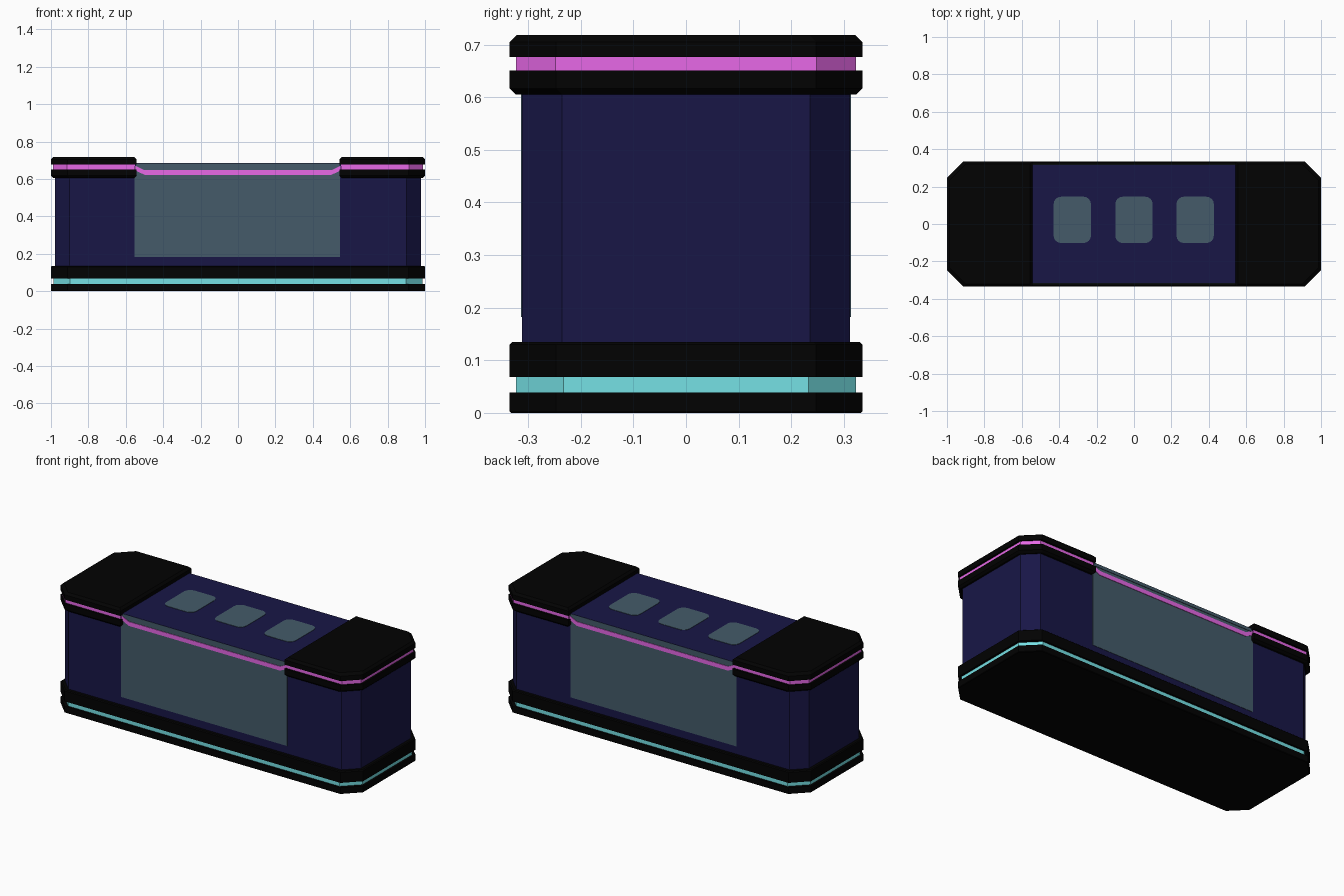
import bpy, bmesh, math

old = bpy.data.objects.get("Cube")
if old:
    bpy.data.objects.remove(old, do_unlink=True)


def material(name, rgb):
    m = bpy.data.materials.new(name)
    m.use_nodes = True
    color = (*rgb, 1)
    m.diffuse_color = color
    m.node_tree.nodes["Principled BSDF"].inputs["Base Color"].default_value = color
    return m


BLACK = material("black trim", (0.0005, 0.0005, 0.0005))
NAVY = material("navy wall", (0.009, 0.008, 0.062))
GLASS = material("grey glass", (0.058, 0.105, 0.142))
PINK = material("pink light", (0.8, 0.14, 0.8))
CYAN = material("cyan light", (0.18, 0.75, 0.78))


def loft(name, rings, mat):
    """Solid through a list of matching closed rings of 3D points."""
    bm = bmesh.new()
    loops = [[bm.verts.new(p) for p in ring] for ring in rings]
    n = len(loops[0])
    for a, b in zip(loops, loops[1:]):
        for i in range(n):
            j = (i + 1) % n
            bm.faces.new((a[i], a[j], b[j], b[i]))
    bm.faces.new(loops[0])
    bm.faces.new(loops[-1])
    bmesh.ops.recalc_face_normals(bm, faces=bm.faces)
    mesh = bpy.data.meshes.new(name)
    bm.to_mesh(mesh)
    bm.free()
    mesh.materials.append(mat)
    obj = bpy.data.objects.new(name, mesh)
    bpy.context.collection.objects.link(obj)
    return obj


def octagon(hx, hy, c):
    quarter = [(hx, hy - c), (hx - c, hy)]
    half = quarter + [(-x, y) for x, y in reversed(quarter)]
    return half + [(-x, -y) for x, y in half]


def end_outline(side, x0, x1, hy, c):
    pts = [(x0, -hy), (x1 - c, -hy), (x1, c - hy), (x1, hy - c), (x1 - c, hy), (x0, hy)]
    return [(side * x, y) for x, y in pts]


def slab(name, outline, z0, z1, mat, low=0, high=0):
    """Prism whose outline(inset) shrinks by low and high at its rims."""
    levels = [(z0, low)] if low else []
    levels += [(z0 + low, 0), (z1 - high, 0)]
    levels += [(z1, high)] if high else []
    return loft(name, [[(x, y, z) for x, y in outline(d)] for z, d in levels], mat)


def box(name, x, y, z, mat):
    ring = [(x[0], y[0]), (x[1], y[0]), (x[1], y[1]), (x[0], y[1])]
    return slab(name, lambda d: ring, z[0], z[1], mat)


# Layered base with a recessed light strip
base = lambda d: octagon(1 - d, 0.335 - d, 0.088)
slab("base_lower", base, 0, 0.039, BLACK, low=0.003)
slab("base_light", lambda d: octagon(0.987, 0.323, 0.09), 0.035, 0.075, CYAN)
slab("base_upper", base, 0.068, 0.135, BLACK, high=0.005)

# Main walls
slab("body", lambda d: octagon(0.978, 0.312, 0.076), 0.13, 0.62, NAVY)
box("roof", (-0.55, 0.55), (-0.3165, 0.3165), (0.67, 0.684), NAVY)
box("roof_core", (-0.55, 0.55), (-0.31, 0.31), (0.6, 0.675), NAVY)

# Layered caps over both ends
for side, label in ((1, "left"), (-1, "right")):
    rim = lambda d: end_outline(side, 0.542 + d, 1 - d, 0.335 - d, 0.088)
    slab(label + "_cap_lower", rim, 0.605, 0.651, BLACK, low=0.012)
    slab(label + "_cap_light", lambda d: end_outline(side, 0.55, 0.988, 0.323, 0.075),
         0.645, 0.682, PINK)
    slab(label + "_cap_upper", rim, 0.676, 0.718, BLACK, high=0.013)

# Large windows and their light strips, front and back
strip = [(-0.548, 0.645), (-0.5, 0.622), (0.5, 0.622), (0.548, 0.645),
         (0.548, 0.67), (0.5, 0.647), (-0.5, 0.647), (-0.548, 0.67)]
for s, label in ((-1, "front"), (1, "back")):
    box(label + "_window", (-0.553, 0.545), sorted((s * 0.3, s * 0.314)),
        (0.182, 0.672), GLASS)
    box(label + "_window_top", (-0.545, 0.542), sorted((s * 0.31, s * 0.317)),
        (0.665, 0.683), GLASS)
    loft(label + "_window_light",
         [[(x, s * y, z) for x, z in strip] for y in (0.312, 0.3172)], PINK)

# Rounded skylights in the roof
for i, cx in enumerate((-0.33, 0, 0.327)):
    r, hx, hy, cy = 0.04, 0.1, 0.124, 0.022
    ring = []
    for k in range(4):
        for step in range(5):
            a = math.pi / 2 * (k + step / 4)
            sx, sy = (1, -1, -1, 1)[k], (1, 1, -1, -1)[k]
            ring.append((cx + sx * (hx - r) + r * math.cos(a),
                         cy + sy * (hy - r) + r * math.sin(a)))
    slab(f"skylight_{i + 1}", lambda d: ring, 0.682, 0.686, GLASS)
